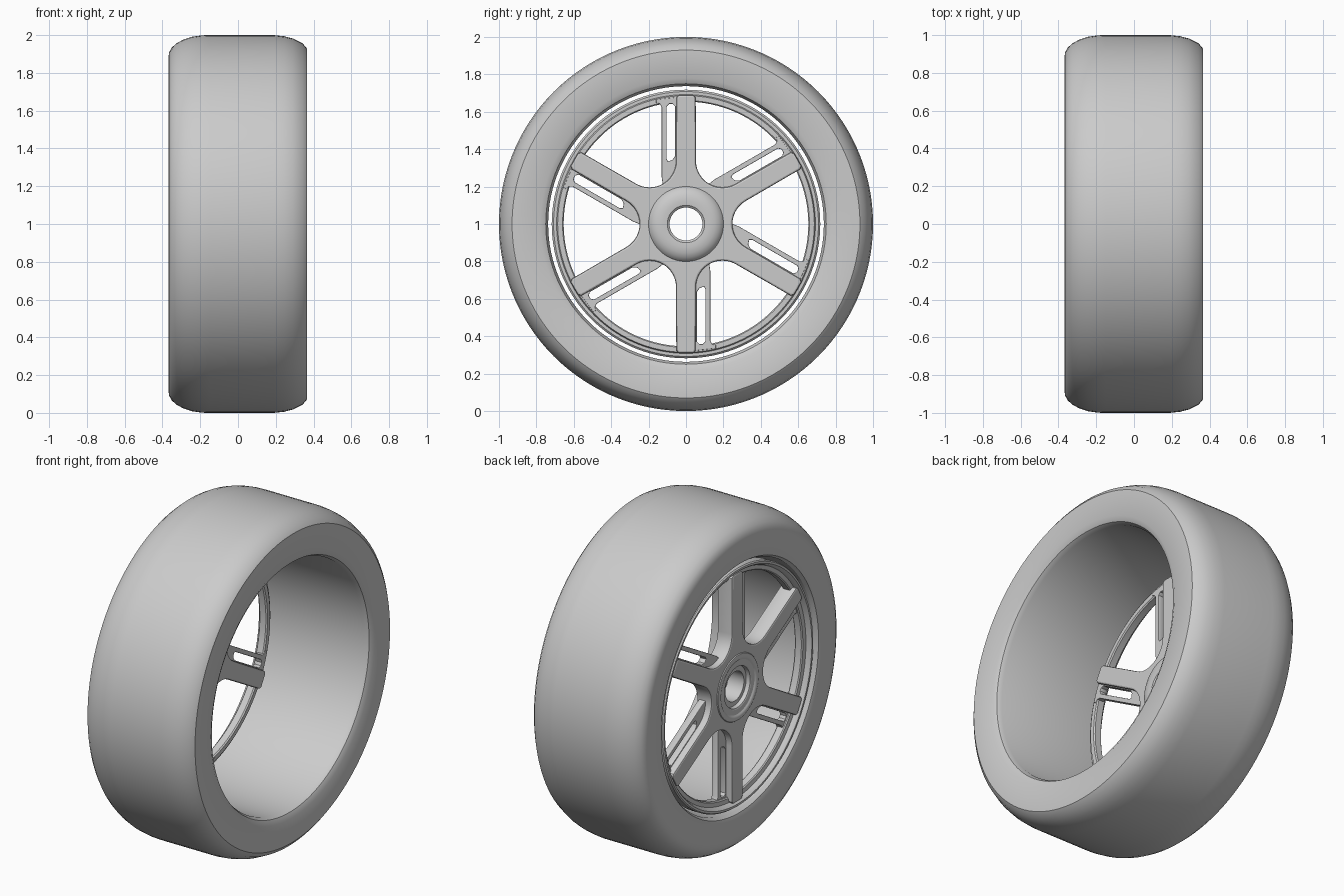
import bpy, math
from mathutils import Matrix, Vector

if "Cube" in bpy.data.objects:
    bpy.data.objects.remove(bpy.data.objects["Cube"])

grey = bpy.data.materials.new("light_grey")
grey.diffuse_color = (0.6, 0.6, 0.6, 1)
grey.use_nodes = True
grey.node_tree.nodes["Principled BSDF"].inputs["Base Color"].default_value = grey.diffuse_color
CENTRE = Vector((0, 0, 1))


def finish(ob, angle=32):
    """Assign the material and smooth everything but hard edges."""
    ob.data.materials.clear()
    ob.data.materials.append(grey)
    bpy.ops.object.select_all(action='DESELECT')
    ob.select_set(True)
    bpy.context.view_layer.objects.active = ob
    bpy.ops.object.shade_smooth_by_angle(angle=math.radians(angle))


def lathe(name, profile, n=120):
    """Spin a closed (x, radius) profile about the wheel axis."""
    m = len(profile)
    verts = [(x, r * math.cos(2 * math.pi * i / n), 1 + r * math.sin(2 * math.pi * i / n))
             for i in range(n) for x, r in profile]
    faces = [(i * m + j, i * m + (j + 1) % m,
              (i + 1) % n * m + (j + 1) % m, (i + 1) % n * m + j)
             for i in range(n) for j in range(m)]
    me = bpy.data.meshes.new(name)
    me.from_pydata(verts, [], faces)
    import bmesh
    bm = bmesh.new()
    bm.from_mesh(me)
    bmesh.ops.recalc_face_normals(bm, faces=bm.faces)
    bm.to_mesh(me)
    bm.free()
    ob = bpy.data.objects.new(name, me)
    bpy.context.collection.objects.link(ob)
    finish(ob)
    return ob


def plate(name, loops, x0, x1, bevel, turn=0.0):
    """Bevelled flat plate in the wheel plane; later loops are holes."""
    cu = bpy.data.curves.new(name, 'CURVE')
    cu.dimensions = '2D'
    cu.fill_mode = 'BOTH'
    cu.extrude = (x1 - x0) / 2 - bevel
    cu.bevel_depth = bevel
    cu.bevel_resolution = 1
    cu.offset = -bevel
    for pts in loops:
        sp = cu.splines.new('POLY')
        sp.points.add(len(pts) - 1)
        for p, (u, v) in zip(sp.points, pts):
            p.co = (u, v, 0, 1)
        sp.use_cyclic_u = True
    ob = bpy.data.objects.new(name, cu)
    bpy.context.collection.objects.link(ob)
    axes = Matrix(((0, 0, 1, 0), (1, 0, 0, 0), (0, 1, 0, 0), (0, 0, 0, 1)))
    ob.matrix_world = (Matrix.Translation(CENTRE + Vector(((x0 + x1) / 2, 0, 0)))
                       @ axes @ Matrix.Rotation(turn, 4, 'Z'))
    bpy.ops.object.select_all(action='DESELECT')
    ob.select_set(True)
    bpy.context.view_layer.objects.active = ob
    bpy.ops.object.convert(target='MESH')
    ob = bpy.context.view_layer.objects.active
    finish(ob)
    return ob


def circle(r, n=48):
    return [(r * math.cos(2 * math.pi * i / n), r * math.sin(2 * math.pi * i / n))
            for i in range(n)]


# Tyre: flat sidewalls, softly rounded left shoulder, faceted right shoulder
lathe("tyre", [
    (-0.340, 0.737), (-0.360, 0.750), (-0.367, 0.775), (-0.368, 0.885),
    (-0.364, 0.910), (-0.350, 0.935), (-0.325, 0.957), (-0.290, 0.976),
    (-0.245, 0.991), (-0.190, 0.999), (-0.150, 1.0), (0.19, 1.0),
    (0.245, 0.994), (0.290, 0.982), (0.342, 0.957), (0.364, 0.930),
    (0.366, 0.780), (0.350, 0.750), (0.325, 0.737)])

# Rim ring: stepped lip set just inside the tyre opening
lathe("rim_ring", [
    (-0.350, 0.700), (-0.350, 0.712), (-0.343, 0.718), (-0.290, 0.718),
    (-0.280, 0.708), (-0.280, 0.692), (-0.265, 0.686), (-0.265, 0.660),
    (-0.272, 0.654), (-0.312, 0.654), (-0.318, 0.660), (-0.322, 0.684),
    (-0.340, 0.692)])

# Six-spoke star with round valleys between the spokes
star = []
for k in range(6):
    a = math.radians(30 + 60 * k)
    ca, sa = math.cos(a), math.sin(a)
    local = [(0.675, -0.052), (0.690, -0.040), (0.690, 0.040), (0.675, 0.052)]
    # arc centred on the bisector, touching both neighbouring spokes
    for i in range(13):
        t = math.radians(-60 - 0 + 30 - 60 - 120 * i / 12)
        cx, cy = 0.39 * math.cos(math.pi / 6), 0.39 * math.sin(math.pi / 6)
        rho = 0.142
        t = math.radians(270 - 120 * i / 12)
        local.append((cx + rho * math.cos(t), cy + rho * math.sin(t)))
    star += [(u * ca - v * sa, u * sa + v * ca) for u, v in local]
plate("spokes", [star, circle(0.12)], -0.345, -0.245, 0.010)

# Hub: dished front, domed back, open axle bore
lathe("hub", [
    (-0.325, 0.088), (-0.318, 0.120), (-0.325, 0.140), (-0.350, 0.165),
    (-0.354, 0.180), (-0.350, 0.195), (-0.335, 0.205), (-0.255, 0.205),
    (-0.240, 0.198), (-0.222, 0.178), (-0.212, 0.155), (-0.208, 0.125),
    (-0.210, 0.100), (-0.220, 0.088)], 72)

# Slotted side web next to each spoke
u0, u1, v0, v1, c = 0.335, 0.642, 0.058, 0.104, 0.014
web = [(0.18, 0.03), (0.215, 0.125), (0.25, 0.130), (0.625, 0.130),
       (0.642, 0.140), (0.648, 0.160), (0.665, 0.160), (0.680, 0.03)]
slot = [(u0 + 0.03, v0), (u1 - c, v0), (u1, v0 + c), (u1, v1 - c), (u1 - c, v1),
        (u0 + c, v1), (u0, v1 - 0.008), (u0 + 0.008, v0 + c)]
for k in range(6):
    plate(f"spoke_web_{k + 1}", [web, slot], -0.305, -0.262, 0.004,
          math.radians(30 + 60 * k))
